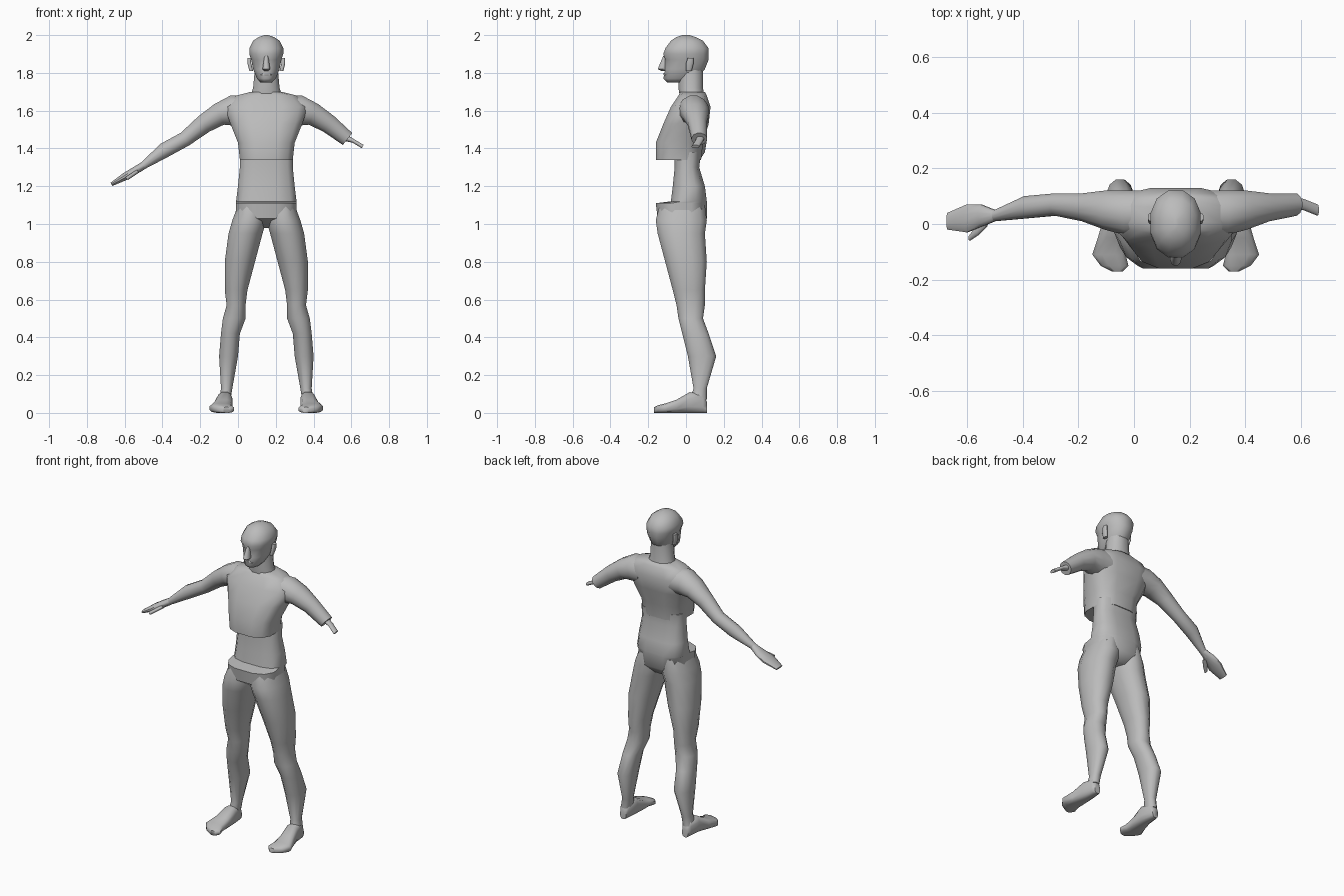
import bpy, bmesh, math
from mathutils import Vector

old = bpy.data.objects.get("Cube")
if old:
    bpy.data.objects.remove(old, do_unlink=True)

GREY = (.5, .5, .5, 1)
skin = bpy.data.materials.new("mid grey")
skin.use_nodes = True
skin.diffuse_color = GREY
for node in skin.node_tree.nodes:
    if node.type == 'BSDF_PRINCIPLED':
        node.inputs["Base Color"].default_value = GREY

MID = .15  # body centre line
SIDES = 12
SHARP = math.radians(50)
X, Y, Z = Vector((1, 0, 0)), Vector((0, 1, 0)), Vector((0, 0, 1))


def section(centre, u, v, a, b, power):
    """Closed superellipse ring reaching a along u and b along v."""
    step = math.tau / SIDES
    reach = math.cos(step / 2) ** power
    ring = []
    for i in range(SIDES):
        c, s = math.cos(step * (i + .5)), math.sin(step * (i + .5))
        across = math.copysign(abs(c) ** power, c) * a / reach
        along = math.copysign(abs(s) ** power, s) * b / reach
        ring.append(centre + u * across + v * along)
    return ring


def slab(z, half, front, back, x=MID, power=.9):
    """Horizontal ring of the body at height z."""
    centre = Vector((x, (front + back) / 2, z))
    return section(centre, X, Y, half, (back - front) / 2, power)


def boxy(**sizes):
    """Squarer horizontal ring for the trunk."""
    return slab(power=.7, **sizes)


def sole(y, x, half, top):
    """Upright ring of the foot, resting on the ground."""
    return section(Vector((x, y, top / 2)), X, Z, half, top / 2, .7)


def joint(x, y, z, thick, deep):
    """One station along an arm."""
    return Vector((x, y, z)), thick, deep


def limb(joints):
    """Rings set square to the path through the joints."""
    rings = []
    last = len(joints) - 1
    for i, (centre, thick, deep) in enumerate(joints):
        path = joints[min(i + 1, last)][0] - joints[max(i - 1, 0)][0]
        up = Y.cross(path).normalized()
        rings.append(section(centre, Y, up, deep, thick, 1))
    return rings


def mirrored(rings):
    """The same rings on the other side of the centre line."""
    return [[Vector((2 * MID - p.x, p.y, p.z)) for p in ring] for ring in rings]


def loft(name, rings):
    """Skin the rings, cap both ends, smooth all but the sharp edges."""
    bm = bmesh.new()
    loops = [[bm.verts.new(p) for p in ring] for ring in rings]
    for low, high in zip(loops, loops[1:]):
        for i in range(SIDES):
            j = (i + 1) % SIDES
            bm.faces.new((low[i], low[j], high[j], high[i]))
    bm.faces.new(loops[0])
    bm.faces.new(loops[-1])
    bmesh.ops.recalc_face_normals(bm, faces=bm.faces)
    for face in bm.faces:
        face.smooth = True
    for edge in bm.edges:
        edge.smooth = edge.calc_face_angle(0) < SHARP
    mesh = bpy.data.meshes.new(name)
    bm.to_mesh(mesh)
    bm.free()
    mesh.materials.append(skin)
    bpy.context.collection.objects.link(bpy.data.objects.new(name, mesh))


def pair(name, rings):
    """A right part and its left twin."""
    loft("right_" + name, rings)
    loft("left_" + name, mirrored(rings))


# Pelvis and waist, with the step at the hip line
loft("pelvis_and_waist", [
    boxy(z=.98, half=.05, front=-.07, back=.07),
    boxy(z=1.03, half=.16, front=-.15, back=.11),
    boxy(z=1.11, half=.16, front=-.16, back=.11),
    boxy(z=1.12, half=.16, front=-.08, back=.11),
    boxy(z=1.2, half=.15, front=-.07, back=.1),
    boxy(z=1.3, half=.14, front=-.06, back=.07),
    boxy(z=1.38, half=.14, front=-.06, back=.08)])

# Chest with its overhanging lower edge
loft("chest", [
    boxy(z=1.34, half=.14, front=-.16, back=.08),
    boxy(z=1.43, half=.15, front=-.16, back=.09),
    boxy(z=1.53, half=.19, front=-.12, back=.12),
    boxy(z=1.62, half=.22, front=-.08, back=.13),
    boxy(z=1.68, half=.16, front=-.04, back=.11),
    boxy(z=1.7, half=.08, front=-.03, back=.1)])

# Neck and head
loft("neck", [
    slab(z=1.66, half=.09, front=-.03, back=.1),
    slab(z=1.72, half=.07, front=-.04, back=.09),
    slab(z=1.83, half=.06, front=-.04, back=.09)])
loft("head", [
    slab(z=1.75, half=.03, front=-.1, back=.02),
    slab(z=1.77, half=.05, front=-.12, back=.06),
    slab(z=1.82, half=.07, front=-.11, back=.1),
    slab(z=1.87, half=.08, front=-.11, back=.12),
    slab(z=1.9, half=.09, front=-.12, back=.12),
    slab(z=1.93, half=.09, front=-.11, back=.12),
    slab(z=1.97, half=.07, front=-.08, back=.09),
    slab(z=1.99, half=.04, front=-.05, back=.05),
    slab(z=2, half=.01, front=-.02, back=.02)])
loft("nose", [
    slab(z=1.81, half=.01, front=-.13, back=-.09),
    slab(z=1.82, half=.02, front=-.15, back=-.09),
    slab(z=1.89, half=.01, front=-.12, back=-.09)])
loft("lips", [
    slab(z=1.78, half=.02, front=-.11, back=-.08),
    slab(z=1.79, half=.03, front=-.12, back=-.08),
    slab(z=1.8, half=.02, front=-.12, back=-.08)])
pair("ear", [
    slab(z=1.81, half=.01, front=0, back=.03, x=.07),
    slab(z=1.85, half=.01, front=0, back=.04, x=.06),
    slab(z=1.88, half=.01, front=.01, back=.04, x=.06)])

# Whole right arm; the left one stops at the elbow
upper_arm = [
    joint(x=.04, y=.04, z=1.6, thick=.08, deep=.08),
    joint(x=-.03, y=.04, z=1.6, thick=.08, deep=.08),
    joint(x=-.1, y=.05, z=1.58, thick=.06, deep=.07),
    joint(x=-.18, y=.06, z=1.53, thick=.05, deep=.05),
    joint(x=-.28, y=.07, z=1.45, thick=.04, deep=.04)]
forearm = [
    joint(x=-.39, y=.06, z=1.39, thick=.04, deep=.04),
    joint(x=-.5, y=.03, z=1.31, thick=.02, deep=.02),
    joint(x=-.53, y=.03, z=1.29, thick=.02, deep=.02)]
loft("right_arm", limb(upper_arm + forearm))
loft("left_upper_arm", mirrored(limb(upper_arm)))
loft("left_arm_stub", mirrored(limb([
    joint(x=-.26, y=.08, z=1.46, thick=.02, deep=.02),
    joint(x=-.31, y=.07, z=1.44, thick=.01, deep=.02),
    joint(x=-.36, y=.05, z=1.41, thick=.01, deep=.02)])))

# Right hand and thumb
loft("right_hand", limb([
    joint(x=-.5, y=.03, z=1.31, thick=.02, deep=.02),
    joint(x=-.55, y=.03, z=1.28, thick=.02, deep=.04),
    joint(x=-.6, y=.02, z=1.25, thick=.02, deep=.05),
    joint(x=-.67, y=.01, z=1.21, thick=.01, deep=.03)]))
loft("right_thumb", limb([
    joint(x=-.53, y=.01, z=1.28, thick=.01, deep=.02),
    joint(x=-.56, y=-.02, z=1.26, thick=.01, deep=.02),
    joint(x=-.59, y=-.05, z=1.24, thick=.01, deep=.01)]))

# Legs and feet
pair("leg", [
    slab(z=1.1, half=.07, front=-.14, back=.1, x=.07),
    slab(z=1.02, half=.09, front=-.16, back=.11, x=.06),
    slab(z=.95, half=.09, front=-.15, back=.1, x=.04),
    slab(z=.8, half=.08, front=-.11, back=.11, x=.01),
    slab(z=.65, half=.06, front=-.07, back=.1, x=-.01),
    slab(z=.57, half=.05, front=-.05, back=.1, x=-.01),
    slab(z=.5, half=.06, front=-.04, back=.09, x=-.02),
    slab(z=.42, half=.05, front=-.02, back=.12, x=-.04),
    slab(z=.3, half=.05, front=.01, back=.16, x=-.05),
    slab(z=.13, half=.03, front=.04, back=.11, x=-.06),
    slab(z=.07, half=.03, front=.02, back=.11, x=-.07)])
pair("foot", [
    sole(y=.11, x=-.07, half=.02, top=.06),
    sole(y=.09, x=-.07, half=.03, top=.1),
    sole(y=.02, x=-.07, half=.04, top=.11),
    sole(y=-.05, x=-.08, half=.05, top=.07),
    sole(y=-.11, x=-.09, half=.06, top=.05),
    sole(y=-.15, x=-.07, half=.05, top=.04),
    sole(y=-.17, x=-.06, half=.02, top=.03)])
